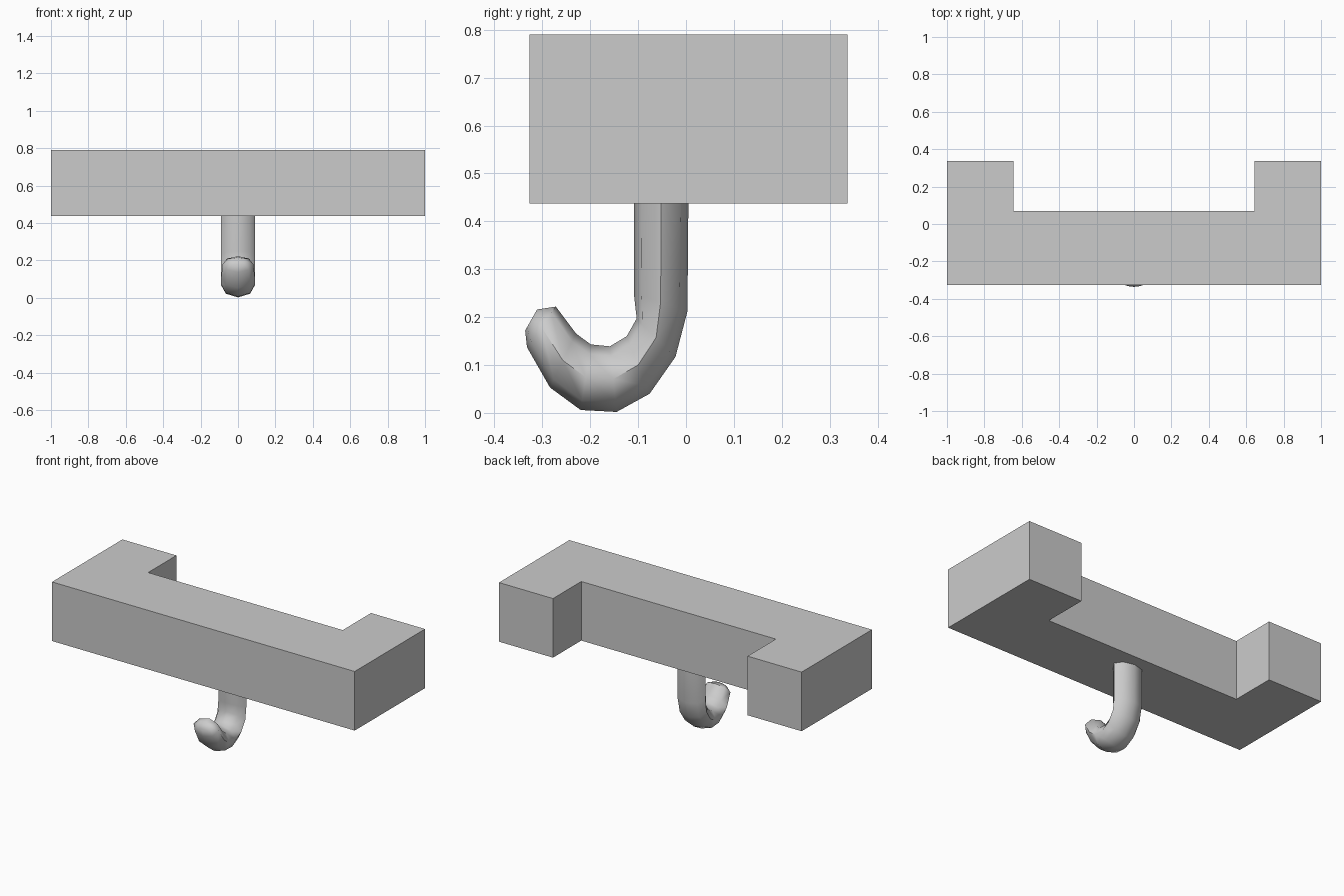
import bpy, bmesh, math
from mathutils import Vector

if "Cube" in bpy.data.objects:
    bpy.data.objects.remove(bpy.data.objects["Cube"])


def finish(name, bm):
    bmesh.ops.recalc_face_normals(bm, faces=bm.faces[:])
    mesh = bpy.data.meshes.new(name)
    bm.to_mesh(mesh)
    bm.free()
    obj = bpy.data.objects.new(name, mesh)
    bpy.context.collection.objects.link(obj)
    return obj


# Bracket: U-shaped outline, half given and mirrored, extruded upward
half = [(1, -0.327), (1, 0.337), (0.643, 0.337), (0.643, 0.07)]
outline = half + [(-x, y) for x, y in reversed(half)]
bm = bmesh.new()
face = bm.faces.new([bm.verts.new((x, y, 0.437)) for x, y in outline])
ext = bmesh.ops.extrude_face_region(bm, geom=[face])
top = [v for v in ext["geom"] if isinstance(v, bmesh.types.BMVert)]
bmesh.ops.translate(bm, verts=top, vec=(0, 0, 0.353))
finish("bracket", bm)

# Hook: eight-sided oval rings, each (outer y, outer z, inner y, inner z, half width)
sections = [
    (0.005, 0.44, -0.109, 0.44, 0.092),
    (0.003, 0.212, -0.109, 0.25, 0.092),
    (-0.022, 0.117, -0.103, 0.197, 0.092),
    (-0.076, 0.04, -0.124, 0.16, 0.092),
    (-0.145, 0.002, -0.159, 0.139, 0.092),
    (-0.22, 0.006, -0.199, 0.143, 0.092),
    (-0.284, 0.053, -0.23, 0.166, 0.09),
    (-0.332, 0.137, -0.272, 0.222, 0.082),
    (-0.336, 0.172, -0.311, 0.216, 0.045),
]
SIDES = 8
bm = bmesh.new()
rings = []
for oy, oz, iy, iz, w in sections:
    outer, inner = Vector((0, oy, oz)), Vector((0, iy, iz))
    mid, arm = (outer + inner) / 2, (outer - inner) / 2
    ring = []
    for k in range(SIDES):
        a = 2 * math.pi * k / SIDES
        ring.append(bm.verts.new(mid + arm * math.cos(a) + Vector((w * math.sin(a), 0, 0))))
    rings.append(ring)
for a, b in zip(rings, rings[1:]):
    for k in range(SIDES):
        n = (k + 1) % SIDES
        bm.faces.new((a[k], a[n], b[n], b[k]))
bm.faces.new(rings[0])
bm.faces.new(rings[-1])
hook = finish("hook", bm)
bpy.context.view_layer.objects.active = hook
hook.select_set(True)
bpy.ops.object.shade_smooth_by_angle(angle=math.radians(60))
